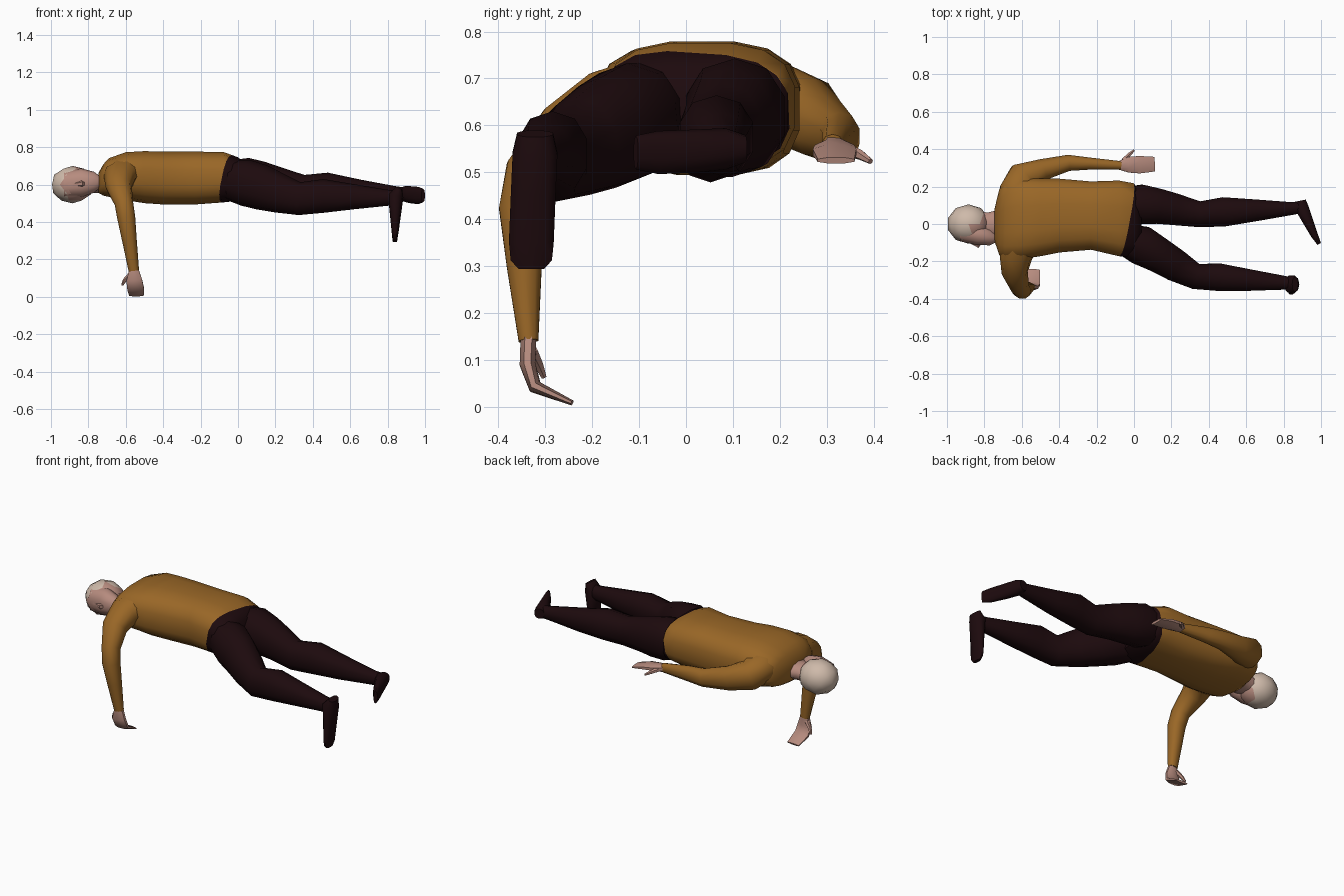
import bpy, bmesh, math
from mathutils import Vector


def material(name, rgb):
    m = bpy.data.materials.new(name)
    m.diffuse_color = (*rgb, 1)
    return m


SHIRT = material("ochre shirt", (0.32, 0.135, 0.02))
PANTS = material("dark trousers", (0.012, 0.003, 0.004))
SKIN = material("skin", (0.47, 0.26, 0.21))
SCALP = material("pale scalp", (0.62, 0.49, 0.40))
X, Z = Vector((1, 0, 0)), Vector((0, 0, 1))


def finish(bm, name, mats, smooth=55):
    bmesh.ops.recalc_face_normals(bm, faces=bm.faces)
    me = bpy.data.meshes.new(name)
    bm.to_mesh(me)
    bm.free()
    ob = bpy.data.objects.new(name, me)
    bpy.context.collection.objects.link(ob)
    for m in mats:
        me.materials.append(m)
    bpy.context.view_layer.objects.active = ob
    ob.select_set(True)
    bpy.ops.object.shade_smooth_by_angle(angle=math.radians(smooth))
    ob.select_set(False)
    return ob


def loft(rings, up=Z, n=10, power=0.9, axis=None):
    """Skin through rings (x, y, z, half width, half height along up)."""
    bm = bmesh.new()
    pts = [Vector(r[:3]) for r in rings]
    loops = []
    for i, r in enumerate(rings):
        t = Vector()
        if i > 0:
            t += (pts[i] - pts[i - 1]).normalized()
        if i < len(pts) - 1:
            t += (pts[i + 1] - pts[i]).normalized()
        t = axis or t.normalized()
        side = t.cross(up).normalized()
        top = side.cross(t)
        loop = []
        for k in range(n):
            a = 2 * math.pi * (k + 0.5) / n
            c, s = math.cos(a), math.sin(a)
            c = math.copysign(abs(c) ** power, c)
            s = math.copysign(abs(s) ** power, s)
            loop.append(bm.verts.new(pts[i] + side * c * r[3] + top * s * r[4]))
        loops.append(loop)
    for a, b in zip(loops, loops[1:]):
        for k in range(n):
            bm.faces.new((a[k], a[(k + 1) % n], b[(k + 1) % n], b[k]))
    bm.faces.new(loops[0])
    bm.faces.new(loops[-1])
    return bm


def part(name, mat, rings, up=Z, n=10, axis=None):
    return finish(loft(rings, up, n, axis=axis), name, [mat])


# torso, cut by a slanted hem into shirt and trousers
bm = loft([(-0.745, -0.005, 0.61, 0.09, 0.055), (-0.72, 0.01, 0.625, 0.18, 0.085),
           (-0.69, 0.02, 0.638, 0.21, 0.105), (-0.60, 0.03, 0.645, 0.22, 0.13),
           (-0.50, 0.035, 0.64, 0.21, 0.141), (-0.40, 0.045, 0.635, 0.20, 0.143),
           (-0.23, 0.045, 0.635, 0.185, 0.143), (-0.08, 0.03, 0.64, 0.205, 0.137),
           (0.0, 0.02, 0.63, 0.20, 0.118), (0.04, 0.015, 0.625, 0.14, 0.09)],
          n=16, power=0.7, axis=X)
hem, slope = Vector((-0.045, 0.02, 0.65)), Vector((1, -0.2, -0.22))
bmesh.ops.bisect_plane(bm, geom=bm.verts[:] + bm.edges[:] + bm.faces[:],
                       plane_co=hem, plane_no=slope)
for f in bm.faces:
    f.material_index = int((f.calc_center_median() - hem).dot(slope) > 0)
finish(bm, "torso", [SHIRT, PANTS])

# legs
part("right_leg", PANTS, [
    (-0.04, -0.085, 0.625, 0.09, 0.11), (0.04, -0.115, 0.61, 0.11, 0.125),
    (0.13, -0.165, 0.585, 0.098, 0.122), (0.22, -0.22, 0.555, 0.09, 0.107),
    (0.33, -0.28, 0.525, 0.072, 0.088), (0.46, -0.285, 0.54, 0.077, 0.09),
    (0.62, -0.30, 0.535, 0.06, 0.067), (0.80, -0.314, 0.53, 0.039, 0.043),
    (0.855, -0.32, 0.535, 0.033, 0.033)])
part("left_leg", PANTS, [
    (-0.03, 0.105, 0.63, 0.10, 0.105), (0.04, 0.105, 0.62, 0.11, 0.124),
    (0.13, 0.095, 0.605, 0.098, 0.117), (0.22, 0.078, 0.59, 0.088, 0.102),
    (0.35, 0.052, 0.565, 0.072, 0.087), (0.48, 0.065, 0.575, 0.082, 0.089),
    (0.65, 0.073, 0.56, 0.061, 0.067), (0.85, 0.083, 0.55, 0.035, 0.04),
    (0.90, 0.09, 0.55, 0.033, 0.035)])

# feet
part("right_foot", PANTS, [
    (0.862, -0.322, 0.582, 0.04, 0.018), (0.843, -0.322, 0.54, 0.05, 0.042),
    (0.842, -0.326, 0.45, 0.05, 0.031), (0.84, -0.33, 0.35, 0.05, 0.019),
    (0.839, -0.33, 0.312, 0.046, 0.014), (0.839, -0.33, 0.293, 0.028, 0.011)], up=X)
part("left_foot", PANTS, [
    (0.89, 0.125, 0.55, 0.03, 0.03), (0.898, 0.085, 0.55, 0.038, 0.044),
    (0.928, 0.02, 0.545, 0.03, 0.046), (0.965, -0.06, 0.542, 0.02, 0.046),
    (0.99, -0.107, 0.542, 0.011, 0.036)])

# arms
part("right_arm", SHIRT, [
    (-0.60, -0.07, 0.665, 0.09, 0.10), (-0.632, -0.175, 0.645, 0.075, 0.088),
    (-0.638, -0.26, 0.59, 0.064, 0.07), (-0.61, -0.335, 0.50, 0.053, 0.05),
    (-0.597, -0.352, 0.42, 0.049, 0.048), (-0.58, -0.345, 0.30, 0.039, 0.039),
    (-0.557, -0.336, 0.14, 0.022, 0.028)], up=X)
part("left_arm", SHIRT, [
    (-0.60, 0.12, 0.665, 0.10, 0.085), (-0.62, 0.19, 0.65, 0.10, 0.085),
    (-0.595, 0.25, 0.625, 0.085, 0.083), (-0.49, 0.29, 0.595, 0.06, 0.07),
    (-0.35, 0.327, 0.575, 0.045, 0.053), (-0.24, 0.323, 0.57, 0.034, 0.045),
    (-0.07, 0.313, 0.555, 0.024, 0.026)])

# hands and thumbs
part("right_hand", SKIN, [
    (-0.557, -0.336, 0.15, 0.018, 0.026), (-0.555, -0.338, 0.09, 0.018, 0.045),
    (-0.547, -0.322, 0.042, 0.015, 0.048), (-0.543, -0.243, 0.008, 0.006, 0.042)], up=X, n=8)
part("right_thumb", SKIN, [
    (-0.575, -0.33, 0.12, 0.014, 0.014), (-0.605, -0.315, 0.09, 0.011, 0.011),
    (-0.619, -0.303, 0.063, 0.006, 0.006)], up=X, n=6)
part("left_hand", SKIN, [
    (-0.085, 0.313, 0.555, 0.023, 0.022), (-0.03, 0.317, 0.55, 0.045, 0.02),
    (0.03, 0.317, 0.543, 0.05, 0.016), (0.11, 0.32, 0.525, 0.042, 0.007)], n=8)
part("left_thumb", SKIN, [
    (-0.055, 0.34, 0.55, 0.014, 0.014), (-0.025, 0.372, 0.537, 0.011, 0.011),
    (0.0, 0.394, 0.523, 0.006, 0.006)], n=6)

# neck, jaw and nose; the face looks towards -y
part("neck", SKIN, [(-0.86, 0.0, 0.60, 0.07, 0.05), (-0.78, -0.005, 0.603, 0.07, 0.048),
                    (-0.70, 0.0, 0.605, 0.085, 0.05)], axis=X)
bm = loft([(-0.93, -0.045, 0.60, 0.05, 0.07), (-0.84, -0.055, 0.61, 0.06, 0.077),
           (-0.77, -0.07, 0.613, 0.046, 0.056), (-0.74, -0.075, 0.615, 0.025, 0.032)],
          n=10, axis=X)
finish(bm, "jaw", [SKIN], 45)
bm = loft([(-0.88, -0.09, 0.60, 0.012, 0.008), (-0.835, -0.112, 0.605, 0.018, 0.017),
           (-0.825, -0.10, 0.605, 0.012, 0.014)], n=6)
finish(bm, "nose", [SKIN], 20)

# skull, pale on the crown and back, skin coloured on the face
bm = bmesh.new()
bmesh.ops.create_icosphere(bm, subdivisions=2, radius=1)
for v in bm.verts:
    v.co = Vector((-0.885 + v.co.x * 0.115, v.co.y * 0.105, 0.60 + v.co.z * 0.10))
for f in bm.faces:
    c = f.calc_center_median()
    f.material_index = int((c.x + 0.885) - c.y > 0.04)
finish(bm, "head", [SCALP, SKIN], 25)
